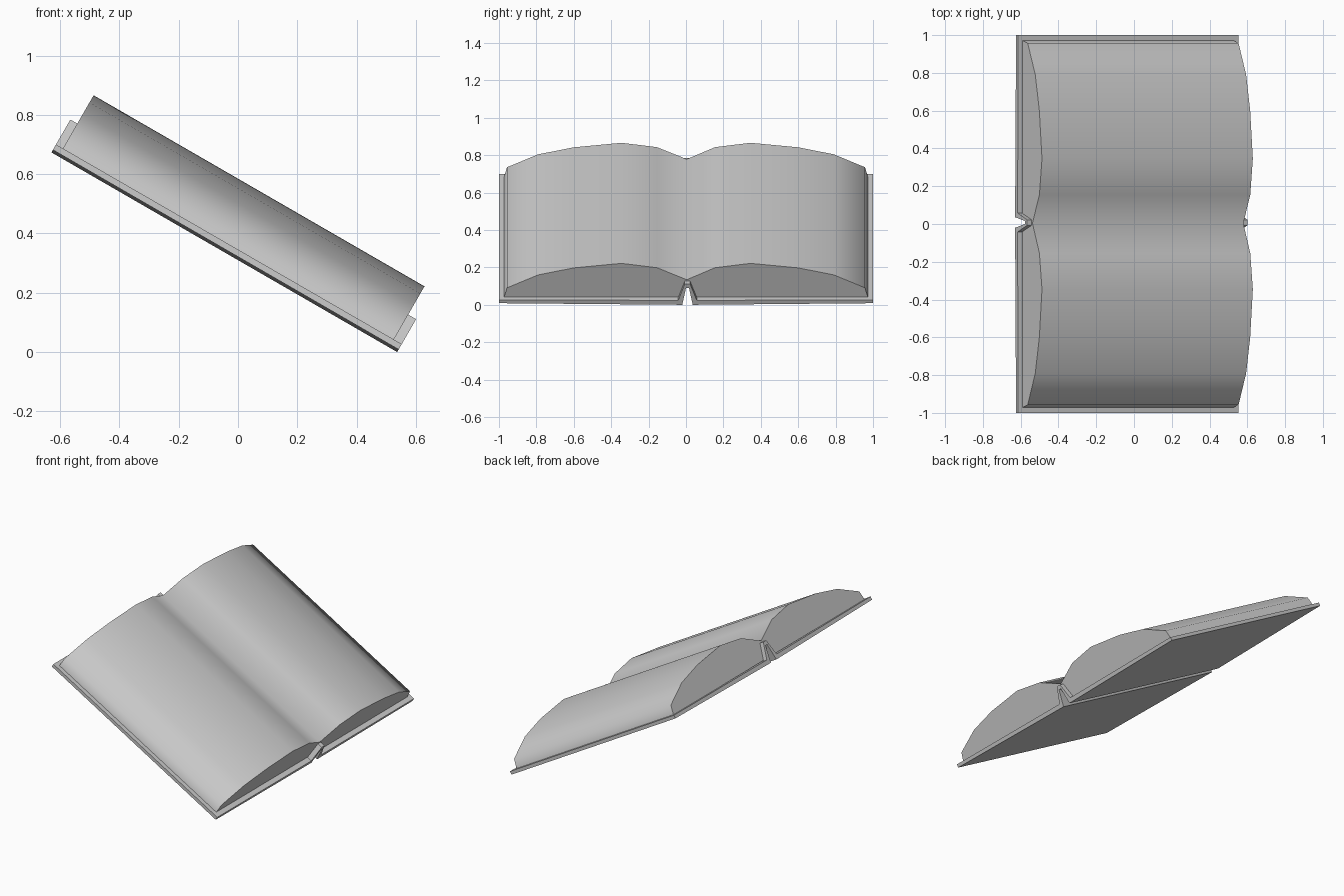
import bpy, bmesh, math
from mathutils import Vector

if "Cube" in bpy.data.objects:
    bpy.data.objects.remove(bpy.data.objects["Cube"])

# The open book lies on a plane sloping 30 degrees: u runs up the slope, n is its normal
A = math.radians(30)
UP = Vector((-math.cos(A), 0, math.sin(A)))
NORMAL = Vector((math.sin(A), 0, math.cos(A)))
ORIGIN = Vector((0.537, 0, 0))


def prism(name, profile, u0, u1, angle):
    """Sweep a (y, n) profile along the slope from u0 to u1."""
    bm = bmesh.new()
    base = [bm.verts.new(ORIGIN + UP * u0 + NORMAL * n + Vector((0, y, 0)))
            for y, n in profile]
    face = bm.faces.new(base)
    ext = bmesh.ops.extrude_face_region(bm, geom=[face])
    verts = [v for v in ext["geom"] if isinstance(v, bmesh.types.BMVert)]
    bmesh.ops.translate(bm, verts=verts, vec=UP * (u1 - u0))
    bmesh.ops.recalc_face_normals(bm, faces=bm.faces)
    mesh = bpy.data.meshes.new(name)
    bm.to_mesh(mesh)
    bm.free()
    ob = bpy.data.objects.new(name, mesh)
    bpy.context.collection.objects.link(ob)
    bpy.ops.object.select_all(action='DESELECT')
    ob.select_set(True)
    bpy.context.view_layer.objects.active = ob
    bpy.ops.object.shade_smooth_by_angle(angle=math.radians(angle))
    return ob


# Cover: two boards joined by a raised folded spine
cover = [(-1, .031), (-.042, .027), (-.007, .128), (.022, .128), (.058, .027),
         (1, .031), (1, .010), (.036, 0), (.016, .104), (0, .104), (-.02, 0), (-1, .010)]
prism("cover", cover, 0, 1.347, 30)

# Pages: two curved leaves meeting in a central valley
half = [(.155, .211), (.345, .238), (.6, .210), (.79, .167), (.957, .087), (.972, .030)]
left = [(-y, n) for y, n in reversed(half)]
pages = left + [(.004, .137)] + half + [(.045, .030), (.016, .118), (-.004, .118), (-.03, .030)]
prism("pages", pages, 0.031, 1.320, 52)
